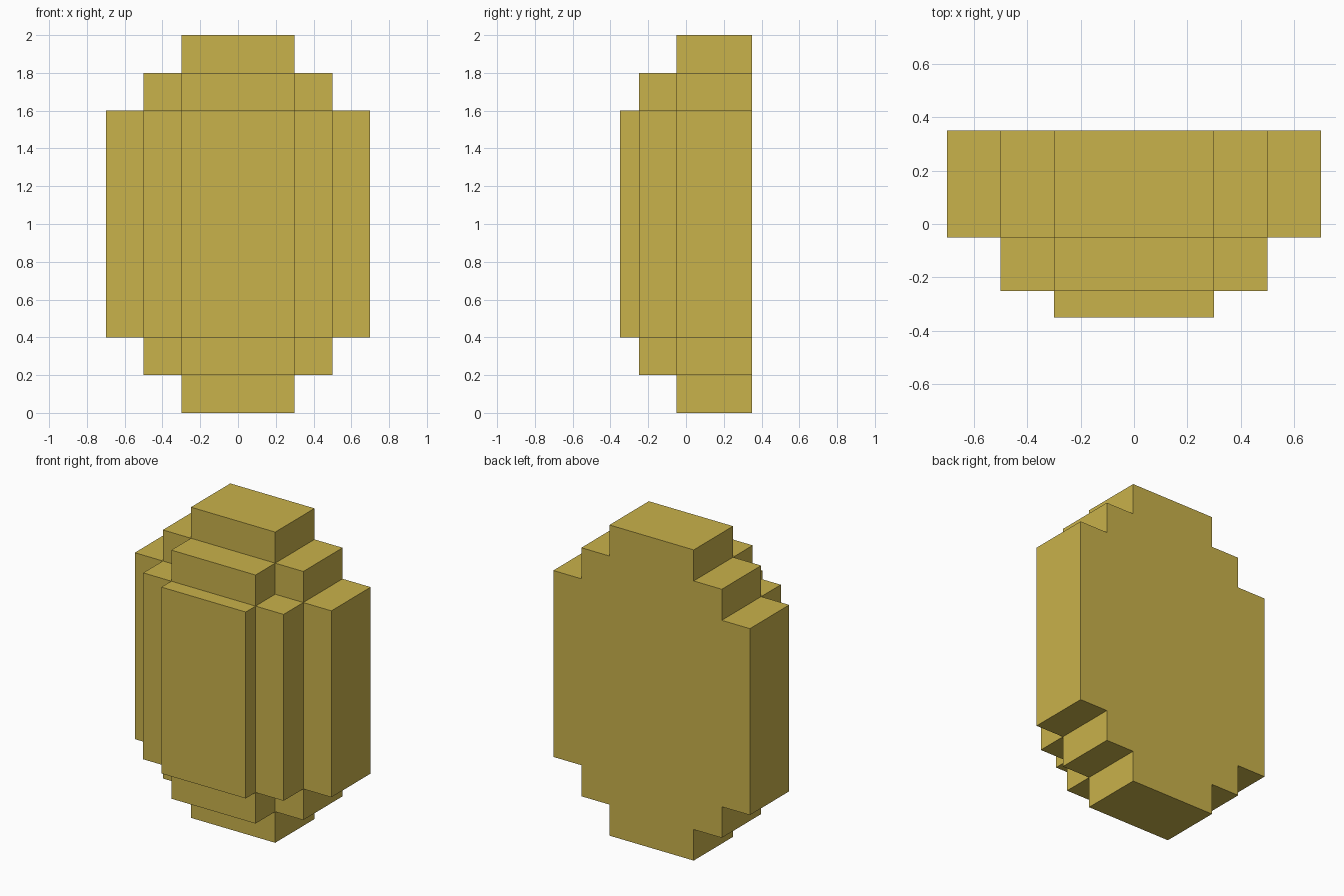
import bpy, bmesh

if "Cube" in bpy.data.objects:
    bpy.data.objects.remove(bpy.data.objects["Cube"])

# Grid lines where the stepped block changes size
XS = [-0.7, -0.5, -0.3, 0.3, 0.5, 0.7]
YS = [-0.35, -0.25, -0.05, 0.35]
ZS = [0.0, 0.2, 0.4, 1.6, 1.8, 2.0]


def filled(i, j, k):
    """A cell is solid when its steps away from the core add up to two or less."""
    if not (0 <= i < 5 and 0 <= j < 3 and 0 <= k < 5):
        return False
    return abs(i - 2) + (2 - j) + abs(k - 2) <= 2


# Outer skin only: one quad where a solid cell meets empty space
bm = bmesh.new()
for i in range(5):
    for j in range(3):
        for k in range(5):
            if not filled(i, j, k):
                continue
            cell = (i, j, k)
            for axis in range(3):
                u, v = (axis + 1) % 3, (axis + 2) % 3
                for side in (0, 1):
                    near = list(cell)
                    near[axis] += 2 * side - 1
                    if filled(*near):
                        continue
                    corners = [(0, 0), (1, 0), (1, 1), (0, 1)]
                    if side == 0:
                        corners.reverse()
                    verts = []
                    for a, b in corners:
                        p = list(cell)
                        p[axis] += side
                        p[u] += a
                        p[v] += b
                        verts.append(bm.verts.new((XS[p[0]], YS[p[1]], ZS[p[2]])))
                    bm.faces.new(verts)
bmesh.ops.remove_doubles(bm, verts=bm.verts, dist=0.0001)

mesh = bpy.data.meshes.new("stepped_block")
bm.to_mesh(mesh)
bm.free()
block = bpy.data.objects.new("stepped_block", mesh)
bpy.context.collection.objects.link(block)

# Single mustard yellow colour
mat = bpy.data.materials.new("mustard yellow")
mat.diffuse_color = (0.584, 0.445, 0.07, 1.0)
mat.use_nodes = True
mat.node_tree.nodes["Principled BSDF"].inputs["Base Color"].default_value = mat.diffuse_color
mesh.materials.append(mat)
